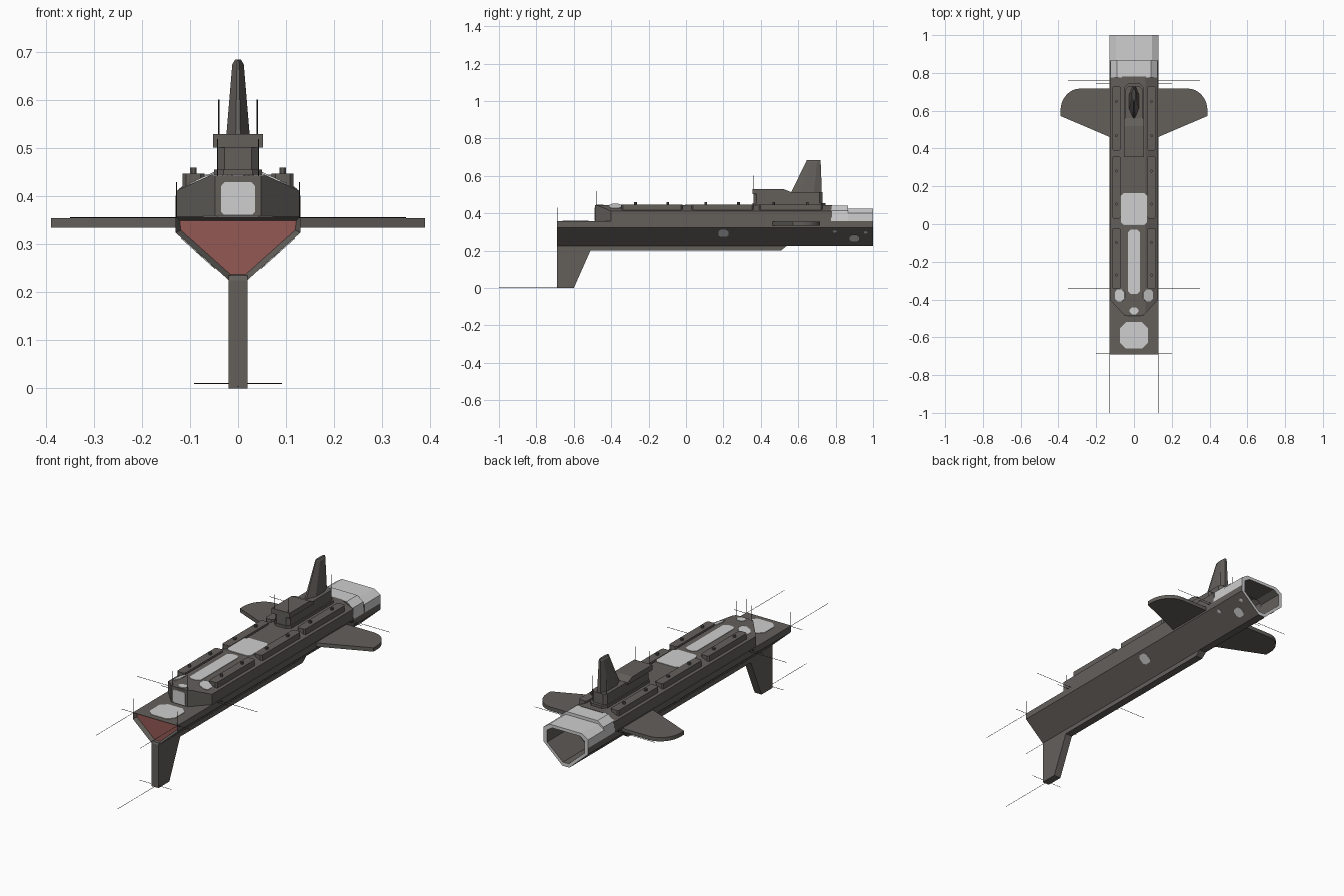
import bpy, bmesh, math
from mathutils import Vector, Matrix

if "Cube" in bpy.data.objects:
    bpy.data.objects.remove(bpy.data.objects["Cube"])


def material(name, rgb):
    m = bpy.data.materials.new(name)
    m.diffuse_color = (*rgb, 1)
    m.use_nodes = True
    m.node_tree.nodes["Principled BSDF"].inputs["Base Color"].default_value = m.diffuse_color
    return m


GREY = material("hull_grey", (0.125, 0.115, 0.105))
LIGHT = material("light_grey", (0.62, 0.62, 0.62))
RED = material("bow_red", (0.29, 0.098, 0.088))
DARK = material("antenna_dark", (0.04, 0.038, 0.035))


def finish(name, bm, *mats):
    bmesh.ops.recalc_face_normals(bm, faces=bm.faces)
    me = bpy.data.meshes.new(name)
    bm.to_mesh(me)
    bm.free()
    ob = bpy.data.objects.new(name, me)
    for m in mats:
        me.materials.append(m)
    bpy.context.collection.objects.link(ob)
    return ob


def loft(rings):
    """Closed solid through rings of 3D points."""
    bm = bmesh.new()
    vs = [[bm.verts.new(p) for p in r] for r in rings]
    n = len(vs[0])
    for a, b in zip(vs, vs[1:]):
        for i in range(n):
            j = (i + 1) % n
            bm.faces.new((a[i], a[j], b[j], b[i]))
    bm.faces.new(vs[0])
    bm.faces.new(vs[-1])
    bmesh.ops.recalc_face_normals(bm, faces=bm.faces)
    return bm


def prism(pts, axis, a, b):
    put = {"x": lambda u, w, t: (t, u, w),
           "y": lambda u, w, t: (u, t, w),
           "z": lambda u, w, t: (u, w, t)}[axis]
    return loft([[put(u, w, t) for u, w in pts] for t in (a, b)])


def sym(half):
    """Mirror a half outline about the centre line."""
    return half + [(-x, z) for x, z in reversed(half)]


def slab(name, loc, sx, sy, t, cut, mat, tilt=0.0):
    """Rectangle with cut corners, tilted about the long axis."""
    x, y = sx / 2, sy / 2
    pts = [(x, -y + cut), (x, y - cut), (x - cut, y), (cut - x, y),
           (-x, y - cut), (-x, cut - y), (cut - x, -y), (x - cut, -y)]
    bm = prism(pts, "z", -t / 2, t / 2)
    bm.transform(Matrix.Translation(loc) @ Matrix.Rotation(tilt, 4, "Y"))
    return finish(name, bm, mat)


def rod(name, p, q, r=0.0012):
    p, q = Vector(p), Vector(q)
    d = q - p
    bm = bmesh.new()
    bmesh.ops.create_cone(bm, cap_ends=True, segments=4, radius1=r, radius2=r, depth=d.length)
    bm.transform(Matrix.Translation((p + q) / 2) @ d.to_track_quat("Z", "Y").to_matrix().to_4x4())
    finish(name, bm, DARK)


# Main hull with recessed red bow panel
LOWER = [(0.02, 0.226), (0.13, 0.325), (0.13, 0.358)]
bm = prism(sym(LOWER), "y", -0.69, 0.79)
front = [f for f in bm.faces if f.normal.y < -0.9]
bmesh.ops.inset_region(bm, faces=front, thickness=0.012)
bmesh.ops.translate(bm, verts=front[0].verts, vec=(0, 0.02, 0))
front[0].material_index = 1
finish("hull", bm, GREY, RED)

# Keel strip and deep bow fin
finish("keel_and_bow_fin", prism([(-0.69, 0), (-0.6, 0), (-0.51, 0.202), (0.51, 0.202),
                                  (0.55, 0.235), (-0.685, 0.235), (-0.69, 0.225)], "x", -0.02, 0.02), GREY)

# Superstructure with its bow corners sliced off
bm = prism(sym([(0.128, 0.356), (0.128, 0.412), (0.06, 0.443)]), "y", -0.487, 0.78)
for s in (-1, 1):
    cut = bmesh.ops.bisect_plane(bm, geom=bm.verts[:] + bm.edges[:] + bm.faces[:],
                                 plane_co=(s * 0.048, -0.487, 0.4),
                                 plane_no=(s * 0.087, -0.08, 0), clear_outer=True)
    bmesh.ops.holes_fill(bm, edges=[e for e in cut["geom_cut"] if isinstance(e, bmesh.types.BMEdge)])
finish("superstructure", bm, GREY)


# Hollow stern: collar and nozzle, light above the hull line and on the rim
def tube(name, upper, y0, y1):
    outer = sym(LOWER + upper)
    inner = [(x * 0.84, 0.335 + (z - 0.335) * 0.82) for x, z in outer]
    bm = bmesh.new()
    rings = [[bm.verts.new((x, y, z)) for x, z in p]
             for p, y in ((outer, y0), (outer, y1), (inner, y1), (inner, y0))]
    n = len(outer)
    for k in range(4):
        a, b = rings[k], rings[(k + 1) % 4]
        for i in range(n):
            j = (i + 1) % n
            f = bm.faces.new((a[i], a[j], b[j], b[i]))
            high = f.calc_center_median().z > 0.36
            f.material_index = int(k == 1 or (k == 0 and high))
    finish(name, bm, GREY, LIGHT)


tube("stern_collar", [(0.124, 0.415), (0.09, 0.441)], 0.775, 0.865)
tube("stern_nozzle", [(0.13, 0.402), (0.095, 0.425)], 0.865, 1.0)

# Conning tower and its overhanging cap
slab("tower_foot", (0, 0.55, 0.446), 0.1, 0.39, 0.02, 0.02, GREY)
slab("tower", (0, 0.545, 0.475), 0.088, 0.37, 0.075, 0.016, GREY)
finish("tower_cap", prism([(0.355, 0.502), (0.355, 0.53), (0.52, 0.53), (0.56, 0.514), (0.56, 0.502)],
                          "x", -0.052, 0.052), GREY)


# Tail fin with pointed leading edge
def fin_ring(w, y0, y1, z):
    d = y1 - y0
    half = [(0.2 * w, y0), (w, y0 + 0.3 * d), (w, y0 + 0.75 * d), (0.4 * w, y1)]
    return [(x, y, z) for x, y in sym(half)]


finish("tail_fin", loft([fin_ring(0.026, 0.56, 0.725, 0.508), fin_ring(0.012, 0.642, 0.72, 0.675),
                         fin_ring(0.006, 0.646, 0.718, 0.685)]), GREY)

# Slots between tower base and stern, wings, rails, studs, side spots, mirrored
SLOPE = math.atan2(0.099, -0.11)
for s, side in ((-1, "left"), (1, "right")):
    arc = [(0.285 + 0.104 * math.cos(a), 0.6 + 0.117 * math.sin(a))
           for a in [math.pi / 2 * i / 8 for i in range(9)]]
    wing = [(0.12, 0.457), (0.389, 0.572)] + arc + [(0.12, 0.717)]
    finish(side + "_wing", prism([(s * x, y) for x, y in wing], "z", 0.335, 0.355), GREY)
    for i, (y0, y1) in enumerate(((-0.345, -0.02), (0.03, 0.36), (0.39, 0.73))):
        slab(f"{side}_deck_rail_{i}", (s * 0.093, (y0 + y1) / 2, 0.43), 0.046, y1 - y0, 0.036, 0.008, GREY)
        for t in (0.23, 0.76):
            slab(f"{side}_rail_stud", (s * 0.093, y0 + t * (y1 - y0), 0.453), 0.014, 0.014, 0.014, 0.004, GREY)
    # Sonar spots on the sloping lower hull
    for y, z, ly, lx in ((0.2, 0.295, 0.055, 0.055), (0.9, 0.267, 0.05, 0.05),
                         (0.795, 0.305, 0.024, 0.026), (0.96, 0.3, 0.024, 0.026)):
        x = 0.02 + (z - 0.226) / 0.099 * 0.11
        slab(side + "_hull_spot", (s * x, y, z), lx, ly, 0.004, 0.012, LIGHT, s * SLOPE)
    slab(side + "_bow_spot", (s * 0.075, -0.378, 0.4375), 0.056, 0.062, 0.004, 0.014, LIGHT,
         s * math.atan2(0.031, 0.068))
    # Thin antennas
    e = s * 0.128
    for y, x in ((-0.685, 0.2), (-0.36, 0.2), (0.745, 0.2), (-0.34, 0.35), (0.76, 0.35)):
        rod(side + "_side_antenna", (e, y, 0.356), (s * x, y, 0.356))
    rod(side + "_bow_antenna", (e, -0.69, 0.356), (e, -1.0, 0.356))
    rod(side + "_bow_mast", (e, -0.688, 0.356), (e, -0.688, 0.43))
    rod(side + "_deck_mast", (s * 0.043, -0.48, 0.44), (s * 0.043, -0.48, 0.52))
    rod(side + "_tower_mast", (s * 0.04, 0.36, 0.53), (s * 0.04, 0.36, 0.602))
    rod(side + "_aft_mast", (s * 0.04, 0.722, 0.51), (s * 0.04, 0.722, 0.59))
    rod(side + "_fin_antenna", (s * 0.02, -0.685, 0.01), (s * 0.092, -0.685, 0.01))
rod("fin_antenna", (0, -0.69, 0.004), (0, -1.0, 0.004))

# Light plates along the deck
slab("midship_plate", (0, 0.08, 0.4435), 0.14, 0.17, 0.004, 0.016, LIGHT)
slab("long_deck_plate", (0, -0.2, 0.4435), 0.066, 0.34, 0.004, 0.016, LIGHT)
slab("bow_deck_plate", (0, -0.59, 0.3585), 0.146, 0.14, 0.004, 0.03, LIGHT)
slab("bow_top_spot", (0, -0.46, 0.4435), 0.046, 0.036, 0.004, 0.012, LIGHT)
finish("bow_window", prism(sym([(0.03, 0.362), (0.035, 0.368), (0.035, 0.422), (0.028, 0.43)]),
                           "y", -0.49, -0.485), LIGHT)
